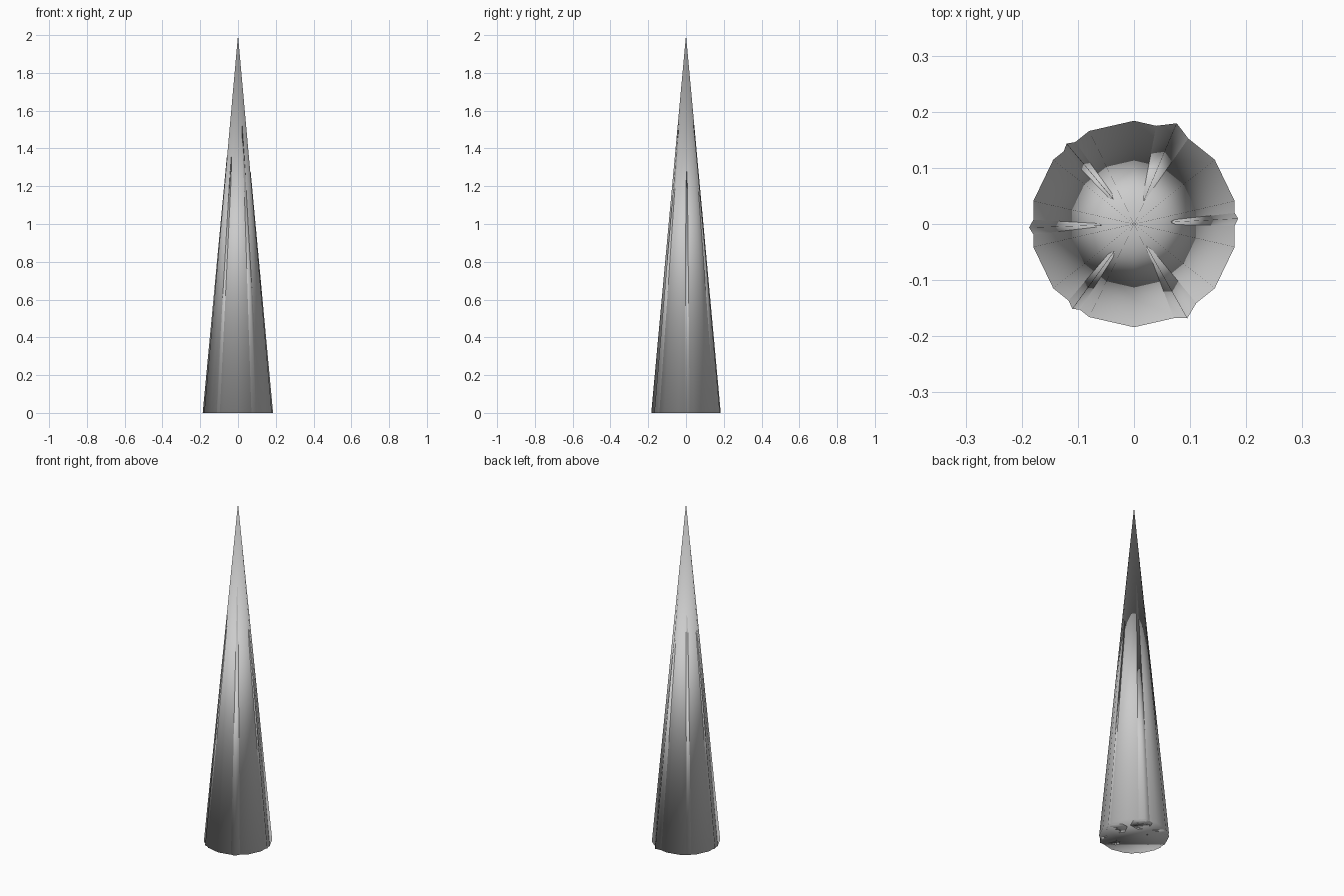
import bpy, math
from mathutils import Vector

if "Cube" in bpy.data.objects:
    bpy.data.objects.remove(bpy.data.objects["Cube"])

R, H = 0.184, 2.0


def spike(name, sides, base_centre, radius, tip, angle):
    """Closed pyramid-like cone with its first base corner pointing along angle."""
    ring = [(base_centre[0] + radius * math.cos(angle + 2 * math.pi * i / sides),
             base_centre[1] + radius * math.sin(angle + 2 * math.pi * i / sides), 0)
            for i in range(sides)]
    faces = [(i, (i + 1) % sides, sides) for i in range(sides)]
    faces.append(tuple(reversed(range(sides))))
    mesh = bpy.data.meshes.new(name)
    mesh.from_pydata(ring + [tuple(tip)], [], faces)
    for p in mesh.polygons:
        p.use_smooth = True
    obj = bpy.data.objects.new(name, mesh)
    bpy.context.collection.objects.link(obj)
    return obj


# Tall main spike
spike("main_spike", 14, (0, 0), R, (0, 0, H), math.pi / 2)

# Slim side spikes leaning on it: angle, outer base distance, tip distance, tip height
ridges = [(3, 0.186, 0.066, 1.29), (67, 0.195, 0.044, 1.53),
          (130, 0.187, 0.057, 1.39), (182, 0.187, 0.057, 1.38),
          (234, 0.187, 0.060, 1.36), (299.5, 0.193, 0.044, 1.53)]
for n, (deg, outer, tip_r, tip_z) in enumerate(ridges):
    a = math.radians(deg)
    d = Vector((math.cos(a), math.sin(a), 0))
    rad = 0.06
    spike(f"side_spike_{n + 1}", 6, d * (outer - rad), rad,
          d * tip_r + Vector((0, 0, tip_z)), a)
